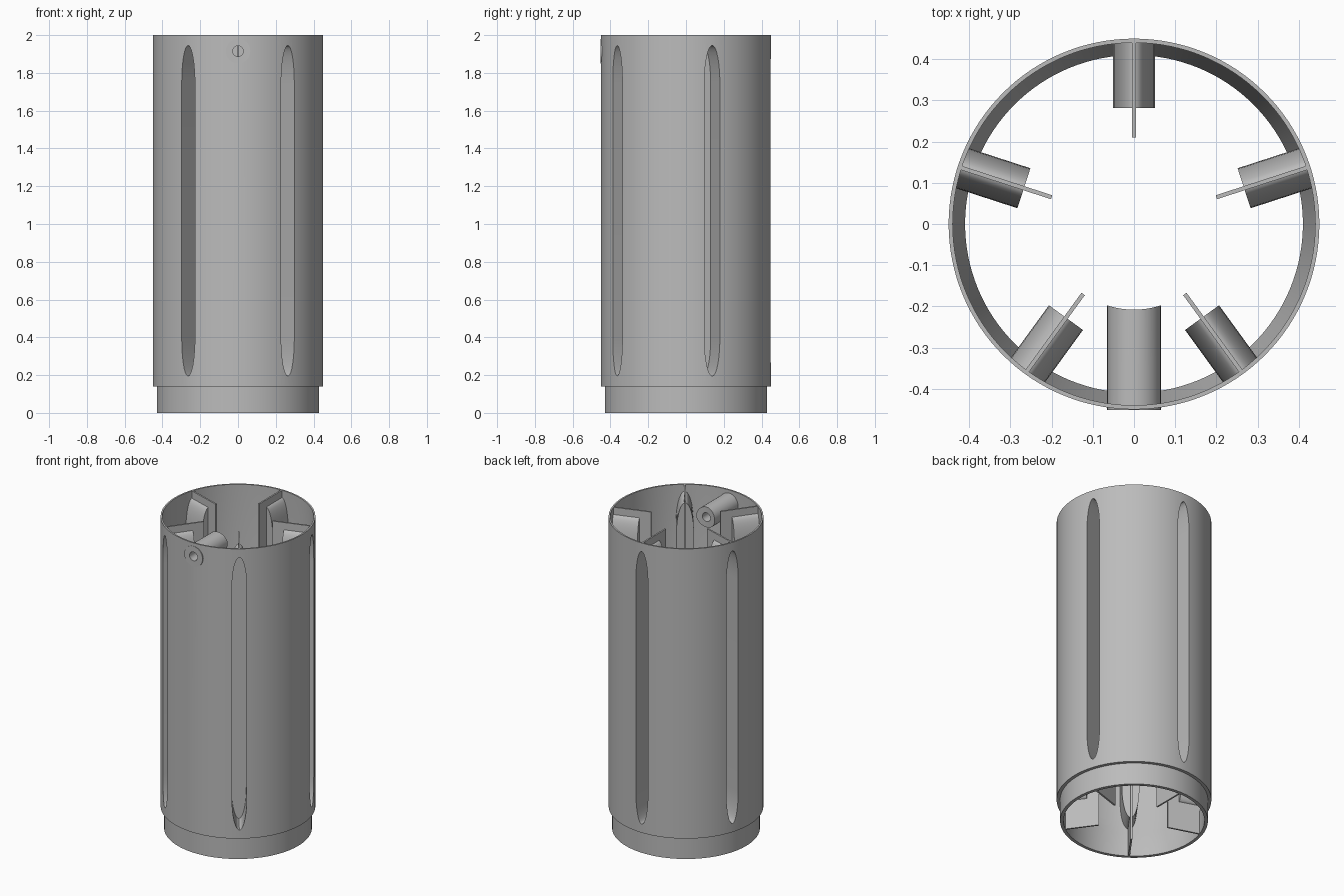
import bpy, bmesh, math
from mathutils import Matrix, Vector

if "Cube" in bpy.data.objects:
    bpy.data.objects.remove(bpy.data.objects["Cube"])

grey = bpy.data.materials.new("plain grey")
grey.diffuse_color = (0.5, 0.5, 0.5, 1)
grey.use_nodes = True
grey.node_tree.nodes["Principled BSDF"].inputs["Base Color"].default_value = grey.diffuse_color

ANGLES = [math.radians(18 + 72 * i) for i in range(5)]
Z_MID, HALF_H = 1.07, 0.875          # slot centre and half height


def finish(name, bm, matrix=None):
    bmesh.ops.recalc_face_normals(bm, faces=bm.faces)
    if matrix:
        bm.transform(matrix)
    mesh = bpy.data.meshes.new(name)
    bm.to_mesh(mesh)
    bm.free()
    mesh.materials.append(grey)
    ob = bpy.data.objects.new(name, mesh)
    bpy.context.collection.objects.link(ob)
    return ob


def smooth(ob):
    bpy.ops.object.select_all(action='DESELECT')
    ob.select_set(True)
    bpy.context.view_layer.objects.active = ob
    bpy.ops.object.shade_smooth_by_angle(angle=math.radians(30))


def bridge(bm, a, b):
    n = len(a)
    for i in range(n):
        bm.faces.new((a[i], a[(i + 1) % n], b[(i + 1) % n], b[i]))


def lathe(name, profile, n=128):
    bm = bmesh.new()
    rings = [[bm.verts.new((r * math.cos(2 * math.pi * i / n),
                            r * math.sin(2 * math.pi * i / n), z)) for i in range(n)]
             for r, z in profile]
    for k in range(len(rings)):
        bridge(bm, rings[k], rings[(k + 1) % len(rings)])
    return finish(name, bm)


def lens(half_w, half_h, taper=0.2, n=10):
    """Tall slot outline in (y, z) with elliptical ends."""
    pts = []
    for k in range(2 * n + 1):
        t = math.pi * k / (2 * n)
        pts.append((half_w * math.cos(t), Z_MID + half_h - taper + taper * math.sin(t)))
    return pts + [(-y, 2 * Z_MID - z) for y, z in pts]


def ring_at(bm, outline, x):
    return [bm.verts.new((x, y, z)) for y, z in outline]


def cut(target, cutter):
    mod = target.modifiers.new("cut", 'BOOLEAN')
    mod.operation, mod.solver, mod.object = 'DIFFERENCE', 'EXACT', cutter
    bpy.ops.object.select_all(action='DESELECT')
    target.select_set(True)
    bpy.context.view_layer.objects.active = target
    bpy.ops.object.modifier_apply(modifier=mod.name)


def rod(name, radius, y0, y1, z, n=48):
    bm = bmesh.new()
    bmesh.ops.create_cone(bm, cap_ends=True, segments=n, radius1=radius,
                          radius2=radius, depth=y1 - y0)
    return finish(name, bm, Matrix.Translation((0, (y0 + y1) / 2, z))
                  @ Matrix.Rotation(math.pi / 2, 4, 'X'))


# Tube with a narrower spigot at the bottom and a tapered inner step
shell = lathe("tube_shell", [(0.43, 0), (0.43, 0.14), (0.45, 0.14), (0.45, 2),
                             (0.44, 2), (0.44, 0.25), (0.41, 0.15), (0.41, 0)])

for i, a in enumerate(ANGLES):
    turn = Matrix.Rotation(a, 4, 'Z')

    # Slot opening through the tube wall
    bm = bmesh.new()
    o, p = (ring_at(bm, lens(0.043, HALF_H), x) for x in (0.35, 0.5))
    bridge(bm, o, p)
    bm.faces.new(o)
    bm.faces.new(p)
    slot = finish("slot_cutter", bm, turn)
    cut(shell, slot)
    bpy.data.objects.remove(slot)

    # Blind pocket behind the slot, open to the outside
    bm = bmesh.new()
    wide, thin = lens(0.051, HALF_H + 0.01), lens(0.043, HALF_H)
    r1, r2 = ring_at(bm, wide, 0.444), ring_at(bm, wide, 0.281)
    r3, r4 = ring_at(bm, thin, 0.29), ring_at(bm, thin, 0.444)
    bridge(bm, r1, r2)
    bm.faces.new(r2)
    bm.faces.new(r3)
    bridge(bm, r3, r4)
    bridge(bm, r4, r1)
    smooth(finish(f"slot_pocket_{i + 1}", bm, turn))

    # Full-height thin fin, notched around the pocket
    bm = bmesh.new()
    side = [(0.21, 0), (0.412, 0), (0.412, 0.15), (0.425, 0.19), (0.285, 0.19),
            (0.285, 1.95), (0.442, 1.95), (0.442, 2), (0.21, 2)]
    f, b = ([bm.verts.new((x, y, z)) for x, z in side] for y in (-0.005, 0.005))
    bridge(bm, f, b)
    bm.faces.new(f)
    bm.faces.new(b)
    finish(f"fin_{i + 1}", bm, turn)

# Screw boss at the front, hollowed at its inner end, with a through hole
boss = rod("screw_boss", 0.065, -0.452, -0.17, 1.915)
hole = rod("hole_cutter", 0.028, -0.6, -0.1, 1.915)
bm = bmesh.new()
bmesh.ops.create_cone(bm, cap_ends=True, segments=96, radius1=0.208,
                      radius2=0.208, depth=0.4)
core = finish("core_cutter", bm, Matrix.Translation((0, 0, 1.915)))
cut(boss, core)
cut(boss, hole)
cut(shell, hole)
for c in (core, hole):
    bpy.data.objects.remove(c)
smooth(boss)
smooth(shell)
